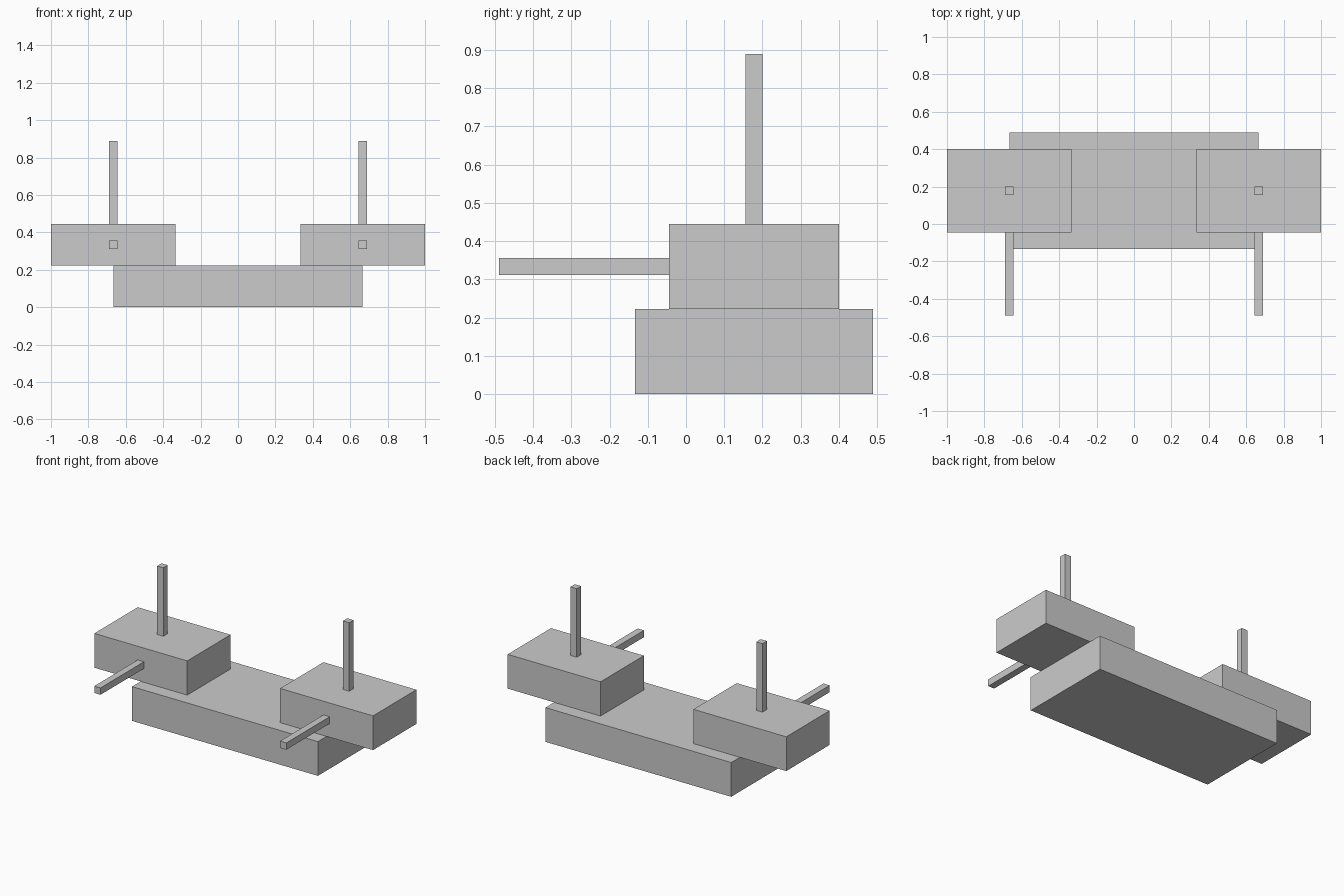
import bpy

if "Cube" in bpy.data.objects:
    bpy.data.objects.remove(bpy.data.objects["Cube"])

U = 2 / 9  # base module of the model


def box(name, x, y, z):
    """Box from (min, max) extents along each axis."""
    bpy.ops.mesh.primitive_cube_add(
        size=1, location=[(a + b) / 2 for a, b in (x, y, z)])
    obj = bpy.context.object
    obj.name = name
    obj.scale = [b - a for a, b in (x, y, z)]
    bpy.ops.object.transform_apply(location=False, rotation=False, scale=True)
    return obj


# Low slab joining both sides
box("base_slab", (-3 * U, 3 * U), (-0.6 * U, 2.2 * U), (0, U))

for side, label in ((-1, "left"), (1, "right")):
    cx, r = side * 3 * U, 0.1 * U
    rod_x = (cx - r, cx + r)
    # Block overhanging the end of the slab
    box(label + "_block", (cx - 1.5 * U, cx + 1.5 * U),
        (-0.2 * U, 1.8 * U), (U, 2 * U))
    # Upright rod on the block
    box(label + "_upright_rod", rod_x, (0.7 * U, 0.9 * U), (2 * U, 4 * U))
    # Forward rod on the block's front face
    box(label + "_front_rod", rod_x, (-2.2 * U, -0.2 * U), (1.4 * U, 1.6 * U))
